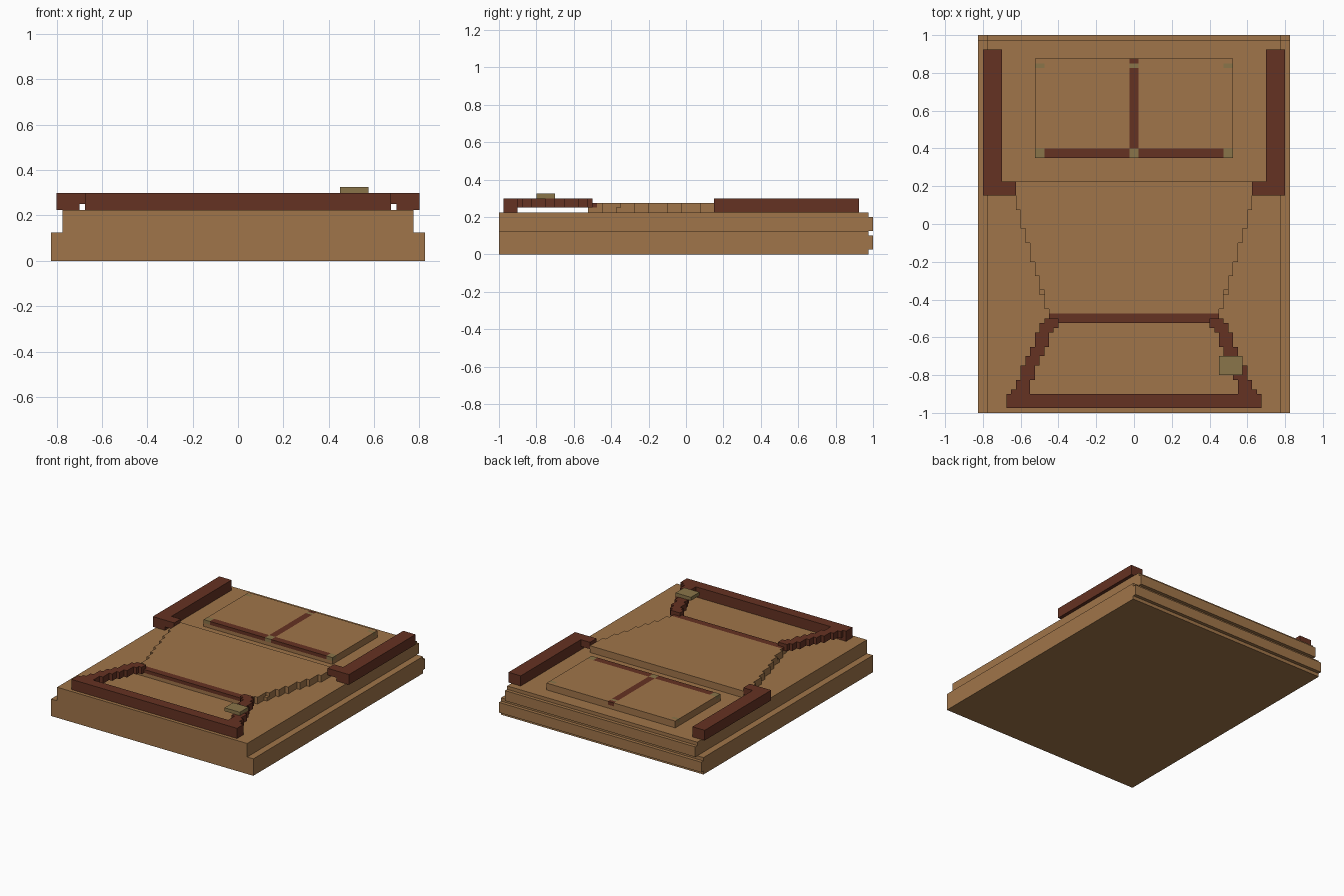
import bpy
import bmesh
from mathutils import Vector

cube = bpy.data.objects.get("Cube")
if cube:
    bpy.data.objects.remove(cube, do_unlink=True)


def material(name, rgb):
    m = bpy.data.materials.new(name)
    m.use_nodes = True
    m.diffuse_color = (*rgb, 1)
    m.node_tree.nodes["Principled BSDF"].inputs["Base Color"].default_value = (*rgb, 1)
    return m


WOOD = material("light wood", (0.351, 0.178, 0.067))
DARK = material("dark red wood", (0.130, 0.032, 0.016))
BRASS = material("dull brass", (0.254, 0.178, 0.067))


def prism(name, mat, outline, axis, low, high):
    """Extrude a 2D outline along x (outline in y, z) or z (outline in x, y)."""
    bm = bmesh.new()
    place = (lambda a, b: (low, a, b)) if axis == "x" else (lambda a, b: (a, b, low))
    face = bm.faces.new([bm.verts.new(place(a, b)) for a, b in outline])
    grown = bmesh.ops.extrude_face_region(bm, geom=[face])["geom"]
    depth = high - low
    shift = Vector((depth, 0, 0)) if axis == "x" else Vector((0, 0, depth))
    bmesh.ops.translate(bm, vec=shift, verts=[g for g in grown if isinstance(g, bmesh.types.BMVert)])
    bmesh.ops.recalc_face_normals(bm, faces=bm.faces)
    mesh = bpy.data.meshes.new(name)
    bm.to_mesh(mesh)
    bm.free()
    mesh.materials.append(mat)
    ob = bpy.data.objects.new(name, mesh)
    bpy.context.collection.objects.link(ob)
    return ob


def box(name, mat, x, y, z):
    corners = [(x[0], y[0]), (x[1], y[0]), (x[1], y[1]), (x[0], y[1])]
    return prism(name, mat, corners, "z", *z)


def stairs(start, steps):
    """Turn (x, end y) steps into a stepped edge rising in y."""
    points = []
    y = start
    for x, end in steps:
        points += [(x, y), (x, end)]
        y = end
    return points


def mirrored(points):
    return [(-x, y) for x, y in reversed(points)]


STEP = 0.025

# Base slabs with tongues along the back
prism("lower_base", WOOD, [(-1, 0), (0.975, 0), (0.975, STEP), (1, STEP), (1, 0.1),
                           (0.975, 0.1), (0.975, 0.125), (-1, 0.125)], "x", -0.825, 0.825)
prism("upper_base", WOOD, [(-1, 0.125), (1, 0.125), (1, 0.2), (0.975, 0.2),
                           (0.975, 0.225), (-1, 0.225)], "x", -0.775, 0.775)

# Raised tapering deck
edge = stairs(-0.475, [(0.45, -0.45), (0.475, -0.35), (0.5, -0.275), (0.525, -0.2),
                       (0.55, -0.1), (0.575, -0.025), (0.6, 0.075), (0.625, 0.225)])
prism("deck", WOOD, edge + mirrored(edge), "z", 0.225, 0.275)
box("deck_front_support", WOOD, (-0.45, 0.45), (-0.525, -0.475), (0.225, 0.25))
box("deck_front_strip", DARK, (-0.45, 0.45), (-0.525, -0.475), (0.25, 0.275))

# Front frame
box("front_bar", DARK, (-0.675, 0.675), (-0.975, -0.9), (0.225, 0.3))
outer = stairs(-0.9, [(0.65, -0.875), (0.625, -0.825), (0.6, -0.75), (0.575, -0.7),
                      (0.55, -0.65), (0.525, -0.575), (0.5, -0.525), (0.475, -0.5)])
inner = stairs(-0.9, [(0.55, -0.825), (0.525, -0.75), (0.5, -0.7), (0.475, -0.65),
                      (0.45, -0.575), (0.425, -0.55), (0.4, -0.5)])
arm = outer + inner[::-1]
prism("left_frame_arm", DARK, arm, "z", 0.25, 0.3)
prism("right_frame_arm", DARK, mirrored(arm), "z", 0.25, 0.3)
box("latch", BRASS, (0.45, 0.575), (-0.8, -0.7), (0.3, 0.325))

# Back rails, each with a foot overhanging towards the deck
for side, s in (("left", 1), ("right", -1)):
    box(side + "_rail", DARK, sorted((0.7 * s, 0.8 * s)), (0.15, 0.925), (0.225, 0.3))
    box(side + "_rail_foot", DARK, sorted((0.625 * s, 0.7 * s)), (0.15, 0.225), (0.25, 0.3))
    box(side + "_deck_peg", WOOD, sorted((0.475 * s, 0.5 * s)), (-0.375, -0.35), (0.225, 0.25))

# Back panel with an inlaid top layer
TOP = (0.25, 0.275)
box("panel_base", WOOD, (-0.525, 0.525), (0.35, 0.875), (0.225, 0.25))
for side, s in (("left", 1), ("right", -1)):
    def across(a, b):
        return sorted((a * s, b * s))
    box(side + "_panel_field", WOOD, across(0.025, 0.475), (0.4, 0.875), TOP)
    box(side + "_panel_edge", WOOD, across(0.475, 0.525), (0.4, 0.825), TOP)
    box(side + "_panel_back_corner", WOOD, across(0.475, 0.525), (0.85, 0.875), TOP)
    box(side + "_panel_strip", DARK, across(0.025, 0.475), (0.35, 0.4), TOP)
    box(side + "_panel_hinge", BRASS, across(0.475, 0.525), (0.825, 0.85), TOP)
    box(side + "_panel_corner", BRASS, across(0.475, 0.525), (0.35, 0.4), TOP)
box("panel_centre_corner", BRASS, (-STEP, STEP), (0.35, 0.4), TOP)
box("panel_centre_strip", DARK, (-STEP, STEP), (0.4, 0.825), TOP)
box("panel_centre_hinge", BRASS, (-STEP, STEP), (0.825, 0.85), TOP)
box("panel_centre_end", DARK, (-STEP, STEP), (0.85, 0.875), TOP)
